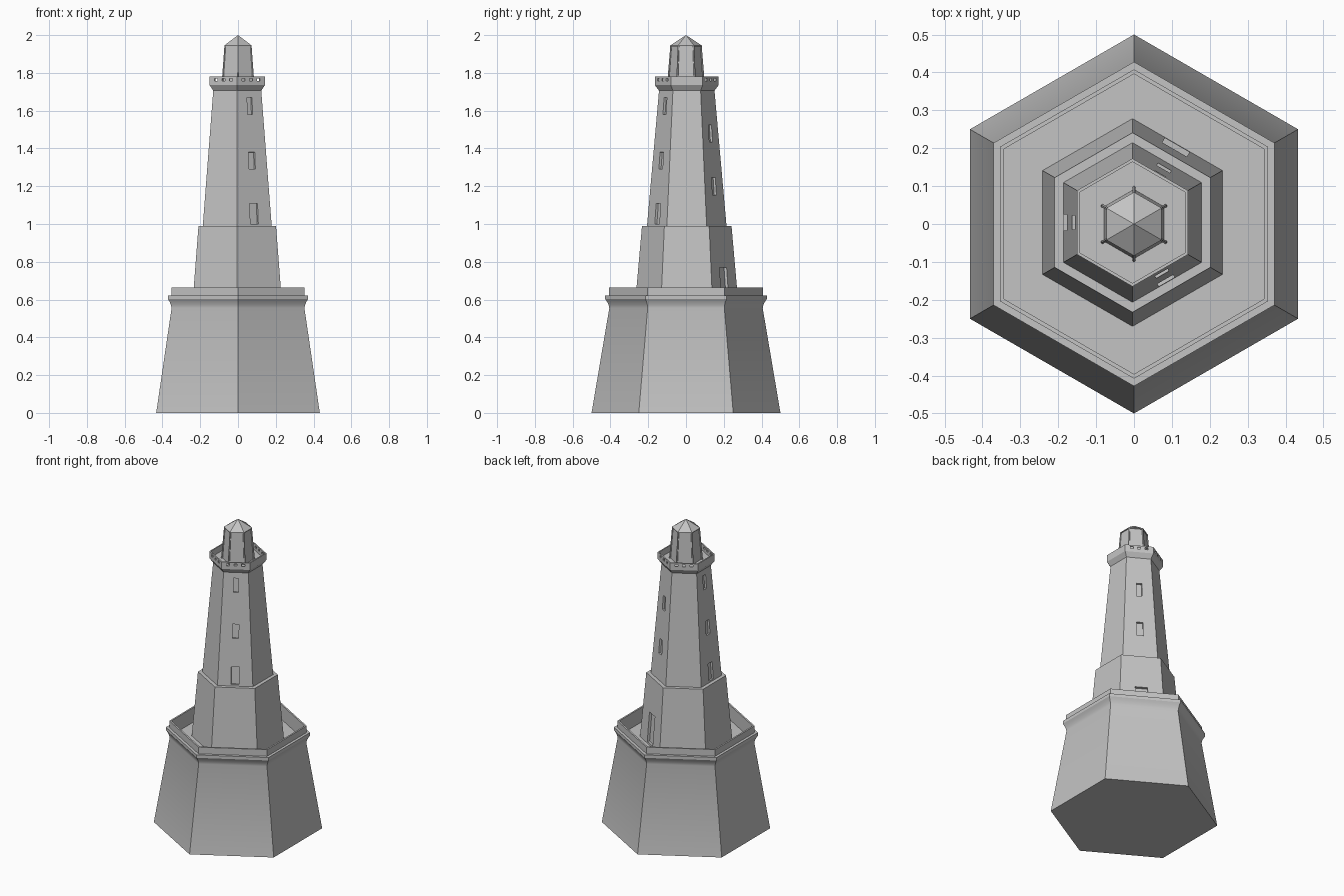
import bpy, bmesh
from math import radians, cos, sin, pi
from mathutils import Matrix, Vector

if "Cube" in bpy.data.objects:
    bpy.data.objects.remove(bpy.data.objects["Cube"], do_unlink=True)

# One stone grey for everything
stone = bpy.data.materials.new("stone_grey")
stone.use_nodes = True
grey = (0.55, 0.55, 0.55, 1)
stone.diffuse_color = grey
stone.node_tree.nodes["Principled BSDF"].inputs["Base Color"].default_value = grey

AXIS = Vector((-0.004, 0.004, 0))   # the shaft stands slightly off the base centre
APOTHEM = cos(pi / 6)


def finish(name, bm):
    bmesh.ops.recalc_face_normals(bm, faces=bm.faces)
    mesh = bpy.data.meshes.new(name)
    bm.to_mesh(mesh)
    bm.free()
    mesh.materials.append(stone)
    obj = bpy.data.objects.new(name, mesh)
    bpy.context.collection.objects.link(obj)
    return obj


def hex_solid(name, profile, centre=Vector()):
    """Six-sided solid from (corner radius, height) pairs, capped at both ends."""
    bm = bmesh.new()
    rings = []
    for r, z in profile:
        count = 6 if r else 1
        rings.append([bm.verts.new(centre + Vector((r * cos(radians(30 + 60 * k)),
                                                    r * sin(radians(30 + 60 * k)), z)))
                      for k in range(count)])
    for a, b in zip(rings, rings[1:]):
        for k in range(6):
            n = (k + 1) % 6
            bm.faces.new([a[k], a[n], b[0]] if len(b) == 1 else [a[k], a[n], b[n], b[k]])
    bm.faces.new(rings[0])
    if len(rings[-1]) == 6:
        bm.faces.new(rings[-1])
    return finish(name, bm)


def cut_boxes(target, boxes):
    """Cut (azimuth, sideways, radius, height, size, lean) boxes out of the walls."""
    bm = bmesh.new()
    for azimuth, side, radius, z, size, lean in boxes:
        place = (Matrix.Translation(AXIS) @ Matrix.Rotation(radians(azimuth), 4, 'Z')
                 @ Matrix.Translation((radius * APOTHEM, side, z))
                 @ Matrix.Rotation(-lean, 4, 'Y') @ Matrix.Diagonal((*size, 1)))
        bmesh.ops.create_cube(bm, size=1, matrix=place)
    cutter = finish("cutter", bm)
    cutter.hide_render = True
    mod = target.modifiers.new("openings", 'BOOLEAN')
    mod.operation, mod.solver, mod.object = 'DIFFERENCE', 'EXACT', cutter
    bpy.context.view_layer.objects.active = target
    bpy.ops.object.modifier_apply(modifier=mod.name)
    bpy.data.objects.remove(cutter, do_unlink=True)


# Battered base with a coved cornice, low parapet and sunken terrace
base = hex_solid("base", [(0.5, 0), (0.406, 0.555), (0.41, 0.572), (0.419, 0.59),
                          (0.428, 0.603), (0.428, 0.622), (0.408, 0.622),
                          (0.408, 0.665), (0.396, 0.665), (0.396, 0.57)])
bpy.context.view_layer.objects.active = base
base.select_set(True)
bpy.ops.object.shade_smooth_by_angle(angle=radians(25))
base.select_set(False)

# Lower tier with the doorway
tier = hex_solid("lower_tier", [(0.275, 0.56), (0.237, 0.99)], AXIS)
cut_boxes(tier, [(60, 0, 0.264, 0.675, (0.03, 0.075, 0.19), 0.08)])

# Tapering shaft with recessed windows
BOTTOM, TOP = 0.985, 1.715
shaft = hex_solid("shaft", [(0.211, BOTTOM), (0.146, TOP)], AXIS)
windows = []
for azimuth, rows in ((-60, ((1.055, 0.048, 0.11), (1.335, 0.038, 0.09), (1.625, 0.03, 0.09))),
                      (180, ((1.055, 0.042, 0.11), (1.335, 0.038, 0.09), (1.625, 0.03, 0.09))),
                      (60, ((1.2, 0.04, 0.095), (1.48, 0.034, 0.09)))):
    for z, width, height in rows:
        radius = 0.211 - 0.065 * (z - BOTTOM) / (TOP - BOTTOM)
        windows.append((azimuth, 0, radius, z, (0.026, width, height), 0.078))
cut_boxes(shaft, windows)

# Flared gallery with a thin parapet pierced by small slots
gallery = hex_solid("gallery", [(0.146, 1.705), (0.169, 1.735), (0.169, 1.78),
                                (0.16, 1.78), (0.16, 1.74)], AXIS)
cut_boxes(gallery, [(azimuth, side, 0.165, 1.764, (0.04, 0.018, 0.014), 0)
                    for azimuth in (60, 120, 240, 300) for side in (-0.045, 0, 0.045)])

# Lantern room, corner posts and pointed roof
hex_solid("lantern", [(0.092, 1.73), (0.077, 1.945)])
posts = bmesh.new()
for k in range(6):
    out = Vector((cos(radians(30 + 60 * k)), sin(radians(30 + 60 * k)), 0))
    low, high = out * 0.096 + Vector((0, 0, 1.73)), out * 0.079 + Vector((0, 0, 1.943))
    turn = (high - low).to_track_quat('Z', 'Y').to_matrix().to_4x4()
    bmesh.ops.create_cone(posts, cap_ends=True, segments=6, radius1=0.005, radius2=0.004,
                          depth=(high - low).length,
                          matrix=Matrix.Translation((low + high) / 2) @ turn)
finish("lantern_posts", posts)
hex_solid("roof", [(0.084, 1.94), (0.084, 1.945), (0, 2.0)])
